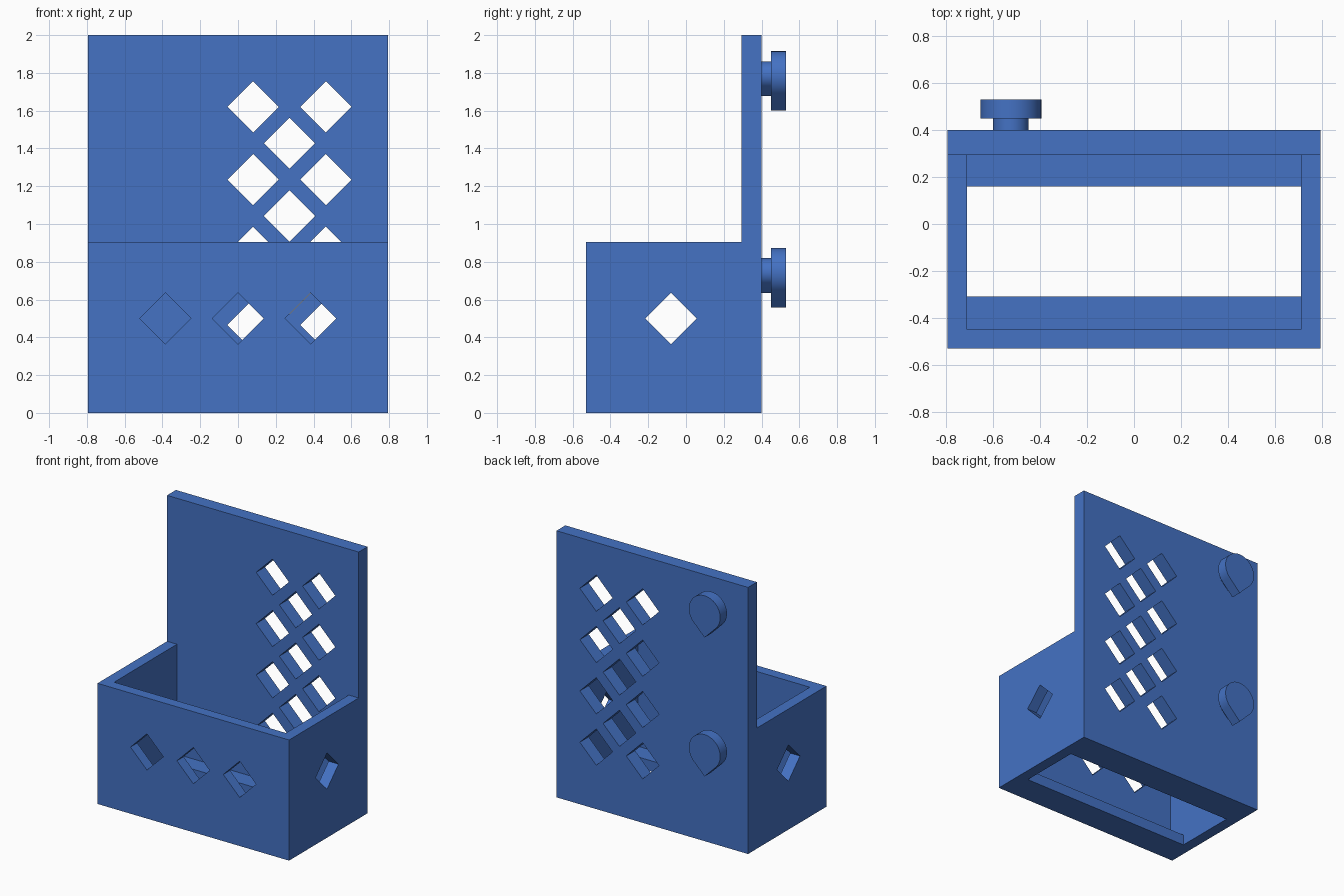
import bpy, bmesh, math
from mathutils import Matrix, Vector

cube = bpy.data.objects.get("Cube")
if cube:
    bpy.data.objects.remove(cube, do_unlink=True)

blue = bpy.data.materials.new("blue plastic")
blue.use_nodes = True
color = (0.058, 0.168, 0.552, 1)
blue.diffuse_color = color
blue.node_tree.nodes["Principled BSDF"].inputs["Base Color"].default_value = color


def prism(name, outline, direction):
    """Extrude a closed 3D outline along a direction."""
    bm = bmesh.new()
    face = bm.faces.new([bm.verts.new(p) for p in outline])
    out = bmesh.ops.extrude_face_region(bm, geom=[face])
    moved = [v for v in out["geom"] if isinstance(v, bmesh.types.BMVert)]
    bmesh.ops.translate(bm, verts=moved, vec=direction)
    bmesh.ops.recalc_face_normals(bm, faces=bm.faces)
    mesh = bpy.data.meshes.new(name)
    bm.to_mesh(mesh)
    bm.free()
    mesh.materials.append(blue)
    obj = bpy.data.objects.new(name, mesh)
    bpy.context.collection.objects.link(obj)
    return obj


def block(name, x, y, z):
    """Box spanning three (low, high) ranges."""
    base = [(x[i], y[j], z[0]) for i, j in ((0, 0), (1, 0), (1, 1), (0, 1))]
    return prism(name, base, (0, 0, z[1] - z[0]))


def activate(obj):
    bpy.ops.object.select_all(action="DESELECT")
    obj.select_set(True)
    bpy.context.view_layer.objects.active = obj


def cut(target, cutter):
    cutter.hide_render = True
    mod = target.modifiers.new("cut", "BOOLEAN")
    mod.operation = "DIFFERENCE"
    mod.solver = "EXACT"
    mod.object = cutter
    activate(target)
    bpy.ops.object.modifier_apply(modifier=mod.name)
    bpy.data.objects.remove(cutter, do_unlink=True)


HOLE = 0.136  # half diagonal of every diamond


def diamond_y(x, z, y0, y1):
    pts = [(x + dx * HOLE, y0, z + dz * HOLE)
           for dx, dz in ((1, 0), (0, 1), (-1, 0), (0, -1))]
    return prism("diamond_cutter", pts, (0, y1 - y0, 0))


# Holder body: L-shaped side profile with a tall back plate
W = 0.795
profile = [(-0.53, 0), (0.40, 0), (0.40, 2), (0.295, 2), (0.295, 0.905), (-0.53, 0.905)]
body = prism("holder_body", [(-W, y, z) for y, z in profile], (2 * W, 0, 0))

# Inner pocket and open floor, leaving front and back ledges
cut(body, block("pocket_cutter", (-0.713, 0.713), (-0.45, 0.295), (0.08, 1.2)))
cut(body, block("floor_cutter", (-0.713, 0.713), (-0.31, 0.16), (-0.2, 0.3)))

# Diamond lattice in the back plate
PITCH = 0.385
for row in range(4):
    z = 1.62 - row * PITCH
    for x in (0.08, 0.08 + PITCH):
        cut(body, diamond_y(x, z, 0.2, 0.5))
    if row < 3:
        cut(body, diamond_y(0.08 + PITCH / 2, z - PITCH / 2, 0.2, 0.5))

# Diamonds in the front wall
for x in (-PITCH, 0, PITCH):
    cut(body, diamond_y(x, 0.5, -0.7, -0.4))

# One diamond through both side walls
side = [(-1, -0.08 + dy * HOLE, 0.5 + dz * HOLE)
        for dy, dz in ((1, 0), (0, 1), (-1, 0), (0, -1))]
cut(body, prism("side_cutter", side, (2, 0, 0)))


def teardrop(name, z, r, y0, y1):
    """Round disc with a point at the bottom."""
    x, n = -0.525, 48
    pts = []
    for i in range(n + 1):
        a = math.radians(-45 + 270 * i / n)
        pts.append((x + r * math.cos(a), y0, z + r * math.sin(a)))
    pts.append((x, y0, z - r * math.sqrt(2)))
    obj = prism(name, pts, (0, y1 - y0, 0))
    activate(obj)
    bpy.ops.object.shade_smooth_by_angle(angle=math.radians(30))


# Hanging pegs on the back
for label, z in (("upper", 1.785), ("lower", 0.743)):
    teardrop(label + "_peg_neck", z, 0.076, 0.395, 0.452)
    teardrop(label + "_peg_head", z, 0.13, 0.45, 0.53)
